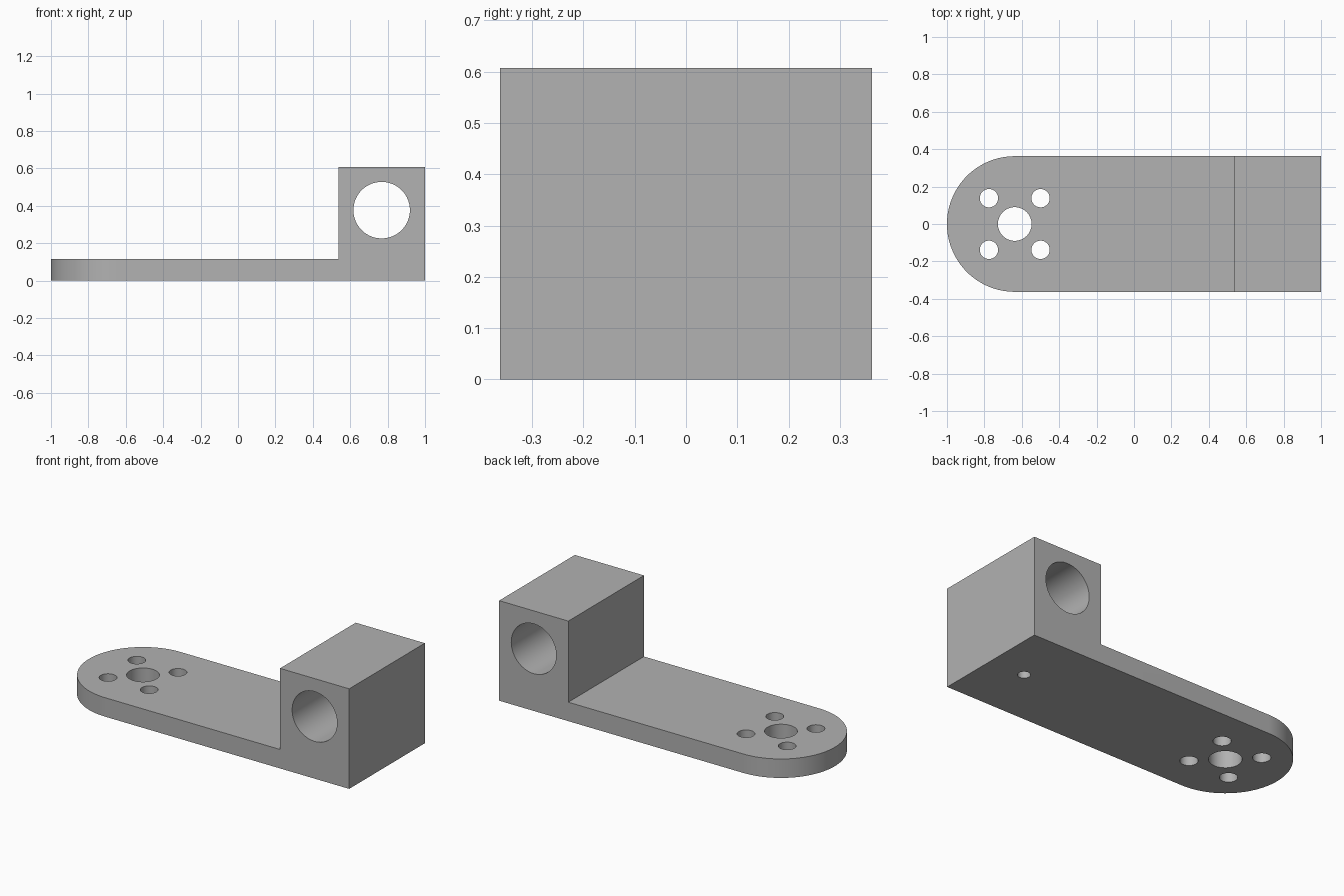
import bpy, bmesh, math
from mathutils import Vector

cube = bpy.data.objects.get("Cube")
if cube:
    bpy.data.objects.remove(cube, do_unlink=True)

HALF_W = 0.3625          # half width and end radius
END_X = HALF_W - 1       # centre of the rounded end
BORE_X, BORE_Z = 0.768, 0.377

grey = bpy.data.materials.new("plain grey")
grey.use_nodes = True
colour = (0.445, 0.445, 0.445, 1)
grey.diffuse_color = colour
grey.node_tree.nodes["Principled BSDF"].inputs["Base Color"].default_value = colour


def prism(name, points, depth):
    """Closed outline of 3D points, extruded along depth."""
    bm = bmesh.new()
    face = bm.faces.new([bm.verts.new(p) for p in points])
    ext = bmesh.ops.extrude_face_region(bm, geom=[face])
    verts = [g for g in ext["geom"] if isinstance(g, bmesh.types.BMVert)]
    bmesh.ops.translate(bm, verts=verts, vec=Vector(depth))
    bmesh.ops.recalc_face_normals(bm, faces=bm.faces[:])
    mesh = bpy.data.meshes.new(name)
    bm.to_mesh(mesh)
    bm.free()
    mesh.materials.append(grey)
    obj = bpy.data.objects.new(name, mesh)
    bpy.context.collection.objects.link(obj)
    return obj


def circle(x, y, z, r, n=64, along_y=False):
    pts = []
    for i in range(n):
        a = math.tau * i / n
        u, v = r * math.cos(a), r * math.sin(a)
        pts.append((x + u, y, z + v) if along_y else (x + u, y + v, z))
    return pts


def combine(target, cutter, operation):
    cutter.hide_render = True
    mod = target.modifiers.new("cut", "BOOLEAN")
    mod.operation, mod.solver, mod.object = operation, "EXACT", cutter
    bpy.context.view_layer.objects.active = target
    bpy.ops.object.modifier_apply(modifier=mod.name)
    bpy.data.objects.remove(cutter, do_unlink=True)


# L-shaped side profile: flat arm with a raised block
side = [(-1.2, 0), (1, 0), (1, 0.607), (0.536, 0.607), (0.536, 0.115), (-1.2, 0.115)]
bracket = prism("mounting_arm", [(x, -0.5, z) for x, z in side], (0, 1, 0))

# Trim to the plan outline with one rounded end
plan = [(1.2, HALF_W, -0.2)]
for i in range(65):
    a = math.pi / 2 + math.pi * i / 64
    plan.append((END_X + HALF_W * math.cos(a), HALF_W * math.sin(a), -0.2))
plan.append((1.2, -HALF_W, -0.2))
combine(bracket, prism("plan_trim", plan, (0, 0, 1)), "INTERSECT")

# Centre hole and four screw holes through the rounded end
holes = [(END_X, 0, 0.09)]
holes += [(END_X + sx * 0.138, sy * 0.138, 0.049) for sx in (-1, 1) for sy in (-1, 1)]
for x, y, r in holes:
    combine(bracket, prism("hole_cutter", circle(x, y, -0.1, r), (0, 0, 0.4)), "DIFFERENCE")

# Large bore through the block, and the small hole from below into it
bore = circle(BORE_X, -0.6, BORE_Z, 0.151, 96, along_y=True)
combine(bracket, prism("bore_cutter", bore, (0, 1.2, 0)), "DIFFERENCE")
set_screw = circle(BORE_X, 0, -0.1, 0.035, 48)
combine(bracket, prism("set_screw_cutter", set_screw, (0, 0, 0.1 + BORE_Z)), "DIFFERENCE")

# Smooth round walls, sharp edges elsewhere
bpy.ops.object.select_all(action="DESELECT")
bracket.select_set(True)
bpy.context.view_layer.objects.active = bracket
bpy.ops.object.shade_smooth_by_angle(angle=math.radians(30))
